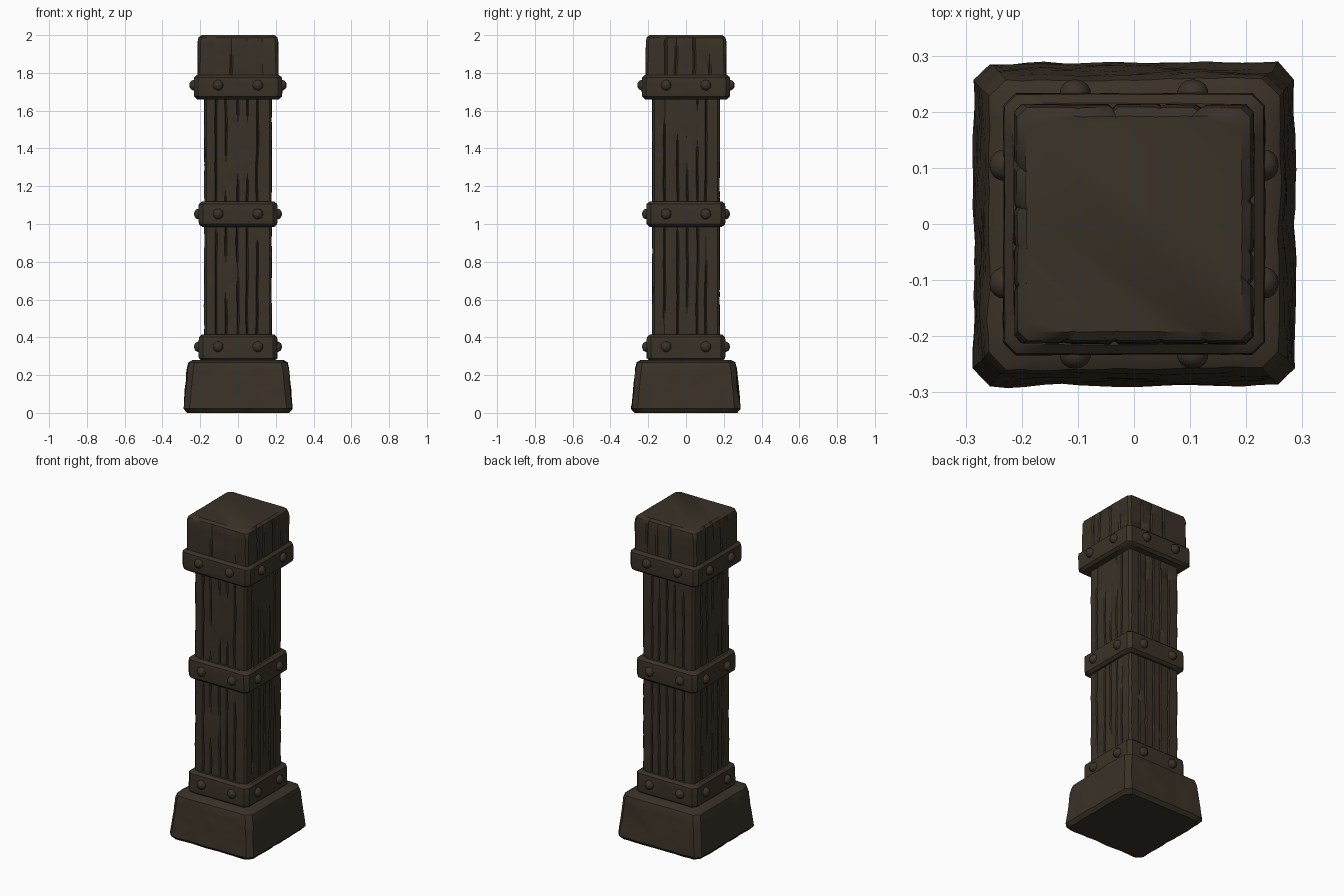
import bpy, bmesh, math, random
from mathutils import Vector, Matrix, noise

if "Cube" in bpy.data.objects:
    bpy.data.objects.remove(bpy.data.objects["Cube"])

random.seed(4)
wood = bpy.data.materials.new("dark_brown")
wood.diffuse_color = (0.042, 0.031, 0.020, 1)
wood.use_nodes = True
wood.node_tree.nodes["Principled BSDF"].inputs["Base Color"].default_value = wood.diffuse_color


def finish(bm, name, angle=35):
    bmesh.ops.recalc_face_normals(bm, faces=bm.faces)
    me = bpy.data.meshes.new(name)
    bm.to_mesh(me)
    bm.free()
    ob = bpy.data.objects.new(name, me)
    bpy.context.collection.objects.link(ob)
    me.materials.append(wood)
    bpy.ops.object.select_all(action='DESELECT')
    ob.select_set(True)
    bpy.context.view_layer.objects.active = ob
    bpy.ops.object.shade_smooth_by_angle(angle=math.radians(angle))
    return ob


def densify(levels, step):
    """Insert evenly spaced levels into a (z, half width, corner cut) profile."""
    out = [levels[0]]
    for a, b in zip(levels, levels[1:]):
        n = max(1, round(abs(b[0] - a[0]) / step))
        for i in range(1, n + 1):
            out.append(tuple(p + (q - p) * i / n for p, q in zip(a, b)))
    return out


def loft(name, levels, step=0.04, plain=10, rough=0.0, grooves=None, width=0.03, depth=0.0):
    """Square column with cut corners, surface roughness and vertical cracks."""
    bm = bmesh.new()
    rings = []
    levels = densify(levels, step)
    for i, (z, half, cut) in enumerate(levels):
        ring = []
        for k in range(4):
            rot = Matrix.Rotation(k * math.pi / 2, 3, 'Z')
            if grooves:
                pts = [(-1, 0)]
                for j, g in enumerate(grooves[k]):
                    seed = Vector((k * 7.3, j * 3.1, z * 5))
                    gu = g + 0.035 * noise.noise(seed)
                    fade = min(1, max(0, 0.65 + 1.6 * noise.noise(seed * 0.7 + Vector((9, 5, 2)))))
                    if i in (0, len(levels) - 1):
                        fade *= 0.3
                    pts += [(gu - width, 0), (gu, depth * fade), (gu + width, 0)]
                pts.append((1, 0))
            else:
                pts = [(-1 + 2 * j / plain, 0) for j in range(plain + 1)]
            for u, d in pts:
                p = rot @ Vector((u * (half - cut), -(half - d), z))
                w = rough * (noise.noise(p * 9) + 0.6 * noise.noise(p * 22))
                p += rot @ Vector((0, -w, 0))
                ring.append(bm.verts.new(p))
        rings.append(ring)
    n = len(rings[0])
    for a, b in zip(rings, rings[1:]):
        for i in range(n):
            j = (i + 1) % n
            bm.faces.new((a[i], a[j], b[j], b[i]))
    bm.faces.new(rings[0][::-1])
    bm.faces.new(rings[-1])
    return finish(bm, name)


def cracks(count):
    return [[-1 + 2 * (j + 1 + random.uniform(-0.2, 0.2)) / (count + 1)
             for j in range(count)] for _ in range(4)]


# stone foot with sloped sides
loft("base_block", [(0, 0.268, 0.03), (0.022, 0.287, 0.03), (0.24, 0.266, 0.03),
                    (0.268, 0.258, 0.03), (0.28, 0.235, 0.03)],
     step=0.025, plain=16, rough=0.006)

# plank shaft
loft("plank_shaft", [(0.27, 0.178, 0.012), (1.70, 0.178, 0.012)],
     step=0.03, rough=0.003, grooves=cracks(5), width=0.035, depth=0.016)

# top block
loft("cap_block", [(1.70, 0.213, 0.012), (1.965, 0.213, 0.014),
                   (1.988, 0.208, 0.018), (2.0, 0.192, 0.02)],
     step=0.025, rough=0.003, grooves=cracks(4), width=0.04, depth=0.007)


# straps with rivets
def strap(name, z0, z1, half, rivet_z):
    loft(name, [(z0, half - 0.018, 0.02), (z0 + 0.014, half - 0.002, 0.022),
                (z0 + 0.03, half, 0.022), (z1 - 0.03, half, 0.022),
                (z1 - 0.014, half - 0.002, 0.022), (z1, half - 0.018, 0.02)],
         step=0.02, rough=0.002)
    bm = bmesh.new()
    for k in range(4):
        for x in (-0.105, 0.105):
            m = (Matrix.Rotation(k * math.pi / 2, 4, 'Z')
                 @ Matrix.Translation((x, -half, rivet_z))
                 @ Matrix.Diagonal((0.028, 0.025, 0.028, 1)))
            bmesh.ops.create_uvsphere(bm, u_segments=14, v_segments=8, radius=1, matrix=m)
    finish(bm, name + "_rivets", 60)


strap("lower_strap", 0.275, 0.415, 0.208, 0.35)
strap("middle_strap", 0.985, 1.12, 0.208, 1.053)
strap("upper_strap", 1.66, 1.79, 0.233, 1.735)
